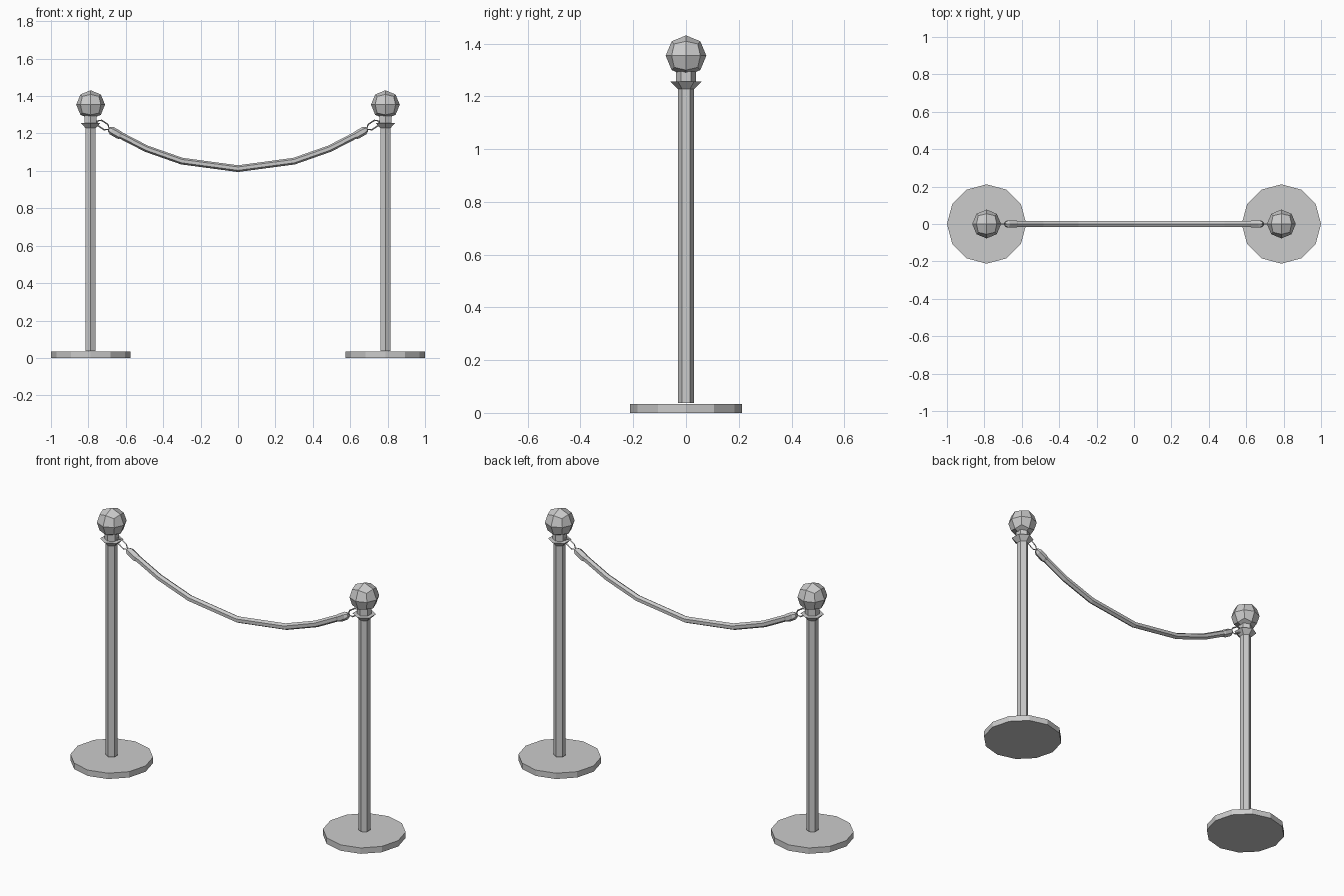
import bpy, bmesh, math
from mathutils import Vector

if "Cube" in bpy.data.objects:
    bpy.data.objects.remove(bpy.data.objects["Cube"])

POST_X = 0.788


def finish(name, bm):
    bmesh.ops.recalc_face_normals(bm, faces=bm.faces)
    mesh = bpy.data.meshes.new(name)
    bm.to_mesh(mesh)
    bm.free()
    obj = bpy.data.objects.new(name, mesh)
    bpy.context.collection.objects.link(obj)
    return obj


def skin(name, rings, closed=False):
    """Bridge a list of vertex rings, capping the ends unless closed."""
    bm = bmesh.new()
    rings = [[bm.verts.new(p) for p in ring] for ring in rings]
    n = len(rings[0])
    for i in range(len(rings) - (0 if closed else 1)):
        a, b = rings[i], rings[(i + 1) % len(rings)]
        for j in range(n):
            k = (j + 1) % n
            bm.faces.new((a[j], a[k], b[k], b[j]))
    if not closed:
        bm.faces.new(rings[0])
        bm.faces.new(rings[-1])
    return finish(name, bm)


def lathe(name, profile, sides, x):
    turn = [math.pi / 2 + math.tau * j / sides for j in range(sides)]
    return skin(name, [[(x + r * math.cos(a), r * math.sin(a), z) for a in turn]
                       for r, z in profile])


def sweep(name, path, sides, closed=False):
    """Sweep a polygon along (x, z, radius) points in the xz plane."""
    n, rings = len(path), []
    for i, (x, z, r) in enumerate(path):
        p = path[(i - 1) % n] if closed else path[max(i - 1, 0)]
        q = path[(i + 1) % n] if closed else path[min(i + 1, n - 1)]
        t = Vector((q[0] - p[0], 0, q[1] - p[1])).normalized()
        normal = Vector((-t.z, 0, t.x))
        rings.append([Vector((x, 0, z)) + r * (normal * math.cos(a) + Vector((0, math.sin(a), 0)))
                      for a in (math.tau * j / sides for j in range(sides))])
    return skin(name, rings, closed)


def ball(name, x, z, r):
    bm = bmesh.new()
    bmesh.ops.create_cube(bm, size=2)
    bmesh.ops.subdivide_edges(bm, edges=bm.edges[:], cuts=1, use_grid_fill=True)
    for v in bm.verts:
        v.co = v.co.normalized() * r + Vector((x, 0, z))
    return finish(name, bm)


def sag(x):
    return 1.012 + 0.445 * x * x


for s, side in ((-1, "left"), (1, "right")):
    x = s * POST_X
    # Post: base disc, hexagonal pole, flared collar with neck, faceted ball
    lathe(side + "_base", [(0.212, 0), (0.212, 0.033)], 12, x)
    lathe(side + "_pole", [(0.031, 0.038), (0.031, 1.235)], 6, x)
    lathe(side + "_collar", [(0.031, 1.228), (0.06, 1.256), (0.037, 1.257), (0.037, 1.295)], 6, x)
    ball(side + "_finial", x, 1.354, 0.077)

    # Hexagonal link between neck and rope
    link, tilt = [], math.radians(33)
    for k in range(6):
        a = math.tau * k / 6
        u, v = 0.040 * math.cos(a), 0.020 * math.sin(a)
        link.append((s * (0.722 + u * math.cos(tilt) - v * math.sin(tilt)),
                     1.245 + u * math.sin(tilt) + v * math.cos(tilt), 0.004))
    sweep(side + "_link", link, 4, closed=True)

    # Rope end sleeve
    sweep(side + "_rope_end", [(s * px, sag(px), r) for px, r in
                               ((0.625, 0.018), (0.635, 0.022), (0.675, 0.022), (0.69, 0.012))], 6)

# Sagging rope
sweep("rope", [(px, sag(px), 0.018) for px in (-0.67, -0.49, -0.30, 0, 0.30, 0.49, 0.67)], 6)
